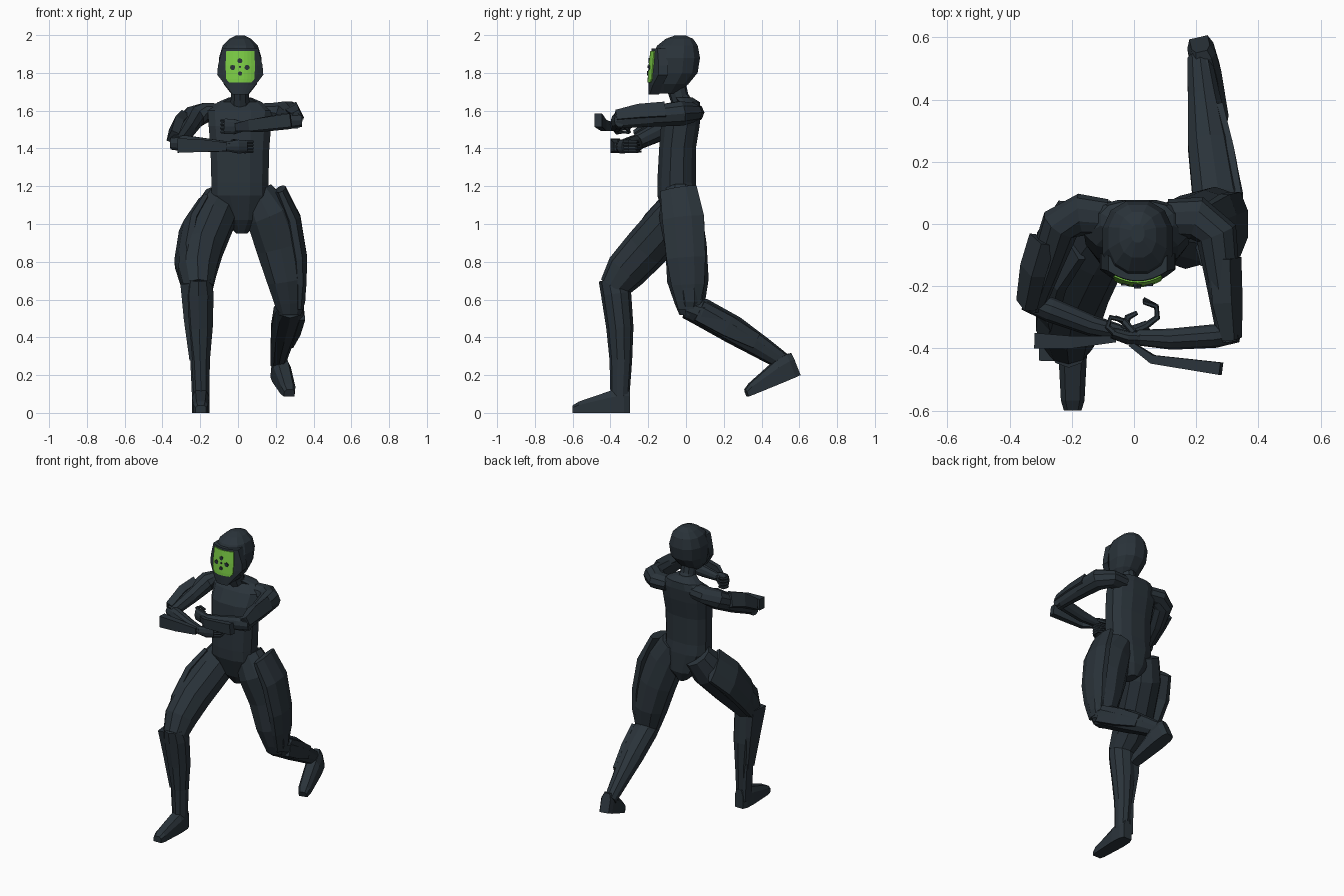
import bpy, bmesh, math
from mathutils import Vector, Matrix


def material(name, rgb):
    m = bpy.data.materials.new(name)
    m.diffuse_color = (*rgb, 1)
    return m


DARK = material("dark slate", (0.023, 0.033, 0.042))
GREEN = material("bright green", (0.20, 0.61, 0.06))


def finish(name, bm, mat=DARK):
    bmesh.ops.recalc_face_normals(bm, faces=bm.faces[:])
    me = bpy.data.meshes.new(name)
    bm.to_mesh(me)
    bm.free()
    me.materials.append(mat)
    ob = bpy.data.objects.new(name, me)
    bpy.context.collection.objects.link(ob)
    return ob


def skin(name, rings, mat=DARK):
    """Bridge a list of point rings and cap the ends."""
    bm = bmesh.new()
    vs = [[bm.verts.new(p) for p in r] for r in rings]
    n = len(vs[0])
    for a, b in zip(vs, vs[1:]):
        for i in range(n):
            j = (i + 1) % n
            bm.faces.new((a[i], a[j], b[j], b[i]))
    bm.faces.new(vs[0])
    bm.faces.new(vs[-1])
    return finish(name, bm, mat)


def limb(name, pts, ref, n=10):
    """Tube through (x, y, z, radius along ref, radius across)."""
    ref = Vector(ref)
    c = [Vector(p[:3]) for p in pts]
    k = math.sqrt(2) if n == 4 else 1
    rings = []
    for i, p in enumerate(pts):
        t = (c[min(i + 1, len(c) - 1)] - c[max(i - 1, 0)]).normalized()
        u = (ref - t * ref.dot(t)).normalized()
        v = t.cross(u)
        ang = [(j + 0.5) * math.tau / n for j in range(n)]
        rings.append([c[i] + k * (u * p[3] * math.cos(a) + v * p[4] * math.sin(a)) for a in ang])
    return skin(name, rings)


def plate(name, pts, ref):
    """Armour strip: (x, y, z, half thickness, half width)."""
    return limb(name, pts, ref, 4)


def stack(name, rows, n, power=1.0):
    """Horizontal rings (z, centre x, centre y, radius x, radius y)."""
    def s(w):
        return math.copysign(abs(w) ** power, w)
    return skin(name, [[(cx + rx * s(math.cos((i + .5) * math.tau / n)),
                         cy + ry * s(math.sin((i + .5) * math.tau / n)), z)
                        for i in range(n)] for z, cx, cy, rx, ry in rows])


def front_y(x, z):
    """Curved front surface of the face mask."""
    return -0.198 + 3.5 * (x - 0.012) ** 2 + max(0, z - 1.80) * 0.12


def mask(name, rows, off, thick, mat):
    """Curved shield from (z, half width) rows."""
    rings = []
    for z, hw in rows:
        xs = [0.012 + hw * (i / 4 - 1) for i in range(9)]
        f = [(x, front_y(x, z) - off, z) for x in xs]
        rings.append(f + [(x, y + thick, z) for x, y, z in reversed(f)])
    return skin(name, rings, mat)


# Trunk, neck and head
stack("torso", [(0.95, .02, -.01, .03, .05), (1.02, .02, -.02, .10, .09),
                (1.15, .01, -.045, .155, .11), (1.22, .01, -.05, .155, .105),
                (1.40, .01, -.045, .16, .10), (1.52, .01, -.03, .17, .105),
                (1.60, .01, -.005, .175, .085), (1.645, .01, .015, .12, .06),
                (1.67, .01, -.015, .06, .05)], 12, 0.8)
limb("neck", [(.01, .0, 1.60, .065, .06), (.01, -.035, 1.67, .05, .05),
              (.01, -.06, 1.76, .05, .055)], (1, 0, 0))
stack("head", [(1.69, .012, -.10, .05, .055), (1.74, .012, -.085, .09, .10),
               (1.80, .012, -.06, .110, .125), (1.88, .012, -.055, .116, .133),
               (1.945, .012, -.045, .096, .11), (1.98, .012, -.035, .06, .075),
               (1.998, .012, -.03, .022, .03)], 12, 0.85)

# Face shield, jaw guard and dark markings
mask("face_guard", [(1.685, .04), (1.735, .08), (1.79, .122), (1.84, .118), (1.93, .094)], 0, .05, DARK)
mask("green_face", [(1.750, .06), (1.768, .075), (1.84, .078), (1.917, .074)], .005, .009, GREEN)
for i, (x, z, r) in enumerate([(.010, 1.864, .014), (-.028, 1.829, .014), (.048, 1.829, .014),
                               (.011, 1.797, .012), (.011, 1.832, .006)]):
    bm = bmesh.new()
    bmesh.ops.create_cone(bm, cap_ends=True, segments=7, radius1=r, radius2=r, depth=.007,
                          matrix=Matrix.Translation((x, front_y(x, z) - .005, z))
                          @ Matrix.Rotation(math.pi / 2, 4, 'X'))
    finish(f"face_marking_{i}", bm)

# Arms
UP = (0, 0, 1)
limb("left_upper_arm", [(.11, .02, 1.59, .05, .06), (.20, .02, 1.59, .055, .07),
                        (.265, -.03, 1.585, .068, .068), (.285, -.18, 1.57, .058, .055),
                        (.305, -.375, 1.545, .042, .036)], UP)
limb("left_forearm", [(.335, -.35, 1.55, .038, .03), (.26, -.36, 1.545, .046, .038),
                      (.12, -.37, 1.525, .04, .034), (.01, -.365, 1.515, .027, .025)], UP)
limb("right_upper_arm", [(-.09, .02, 1.59, .05, .06), (-.17, .03, 1.59, .055, .068),
                         (-.235, .0, 1.565, .062, .065), (-.28, -.12, 1.50, .055, .055),
                         (-.325, -.265, 1.43, .042, .038)], UP)
limb("right_forearm", [(-.35, -.245, 1.43, .038, .032), (-.27, -.275, 1.425, .045, .04),
                       (-.14, -.325, 1.415, .036, .034), (-.04, -.35, 1.41, .026, .025)], UP)

# Arm plates
plate("left_upper_arm_plate", [(.295, -.11, 1.595, .035, .042), (.30, -.25, 1.585, .035, .04),
                               (.315, -.37, 1.57, .022, .028)], (1, 0, .5))
plate("left_forearm_plate", [(-.01, -.385, 1.512, .008, .02), (.06, -.435, 1.522, .014, .03),
                             (.28, -.465, 1.55, .02, .036)], (0, -1, 0))
plate("right_upper_arm_plate", [(-.295, -.05, 1.555, .025, .045), (-.325, -.15, 1.525, .025, .045),
                                (-.345, -.26, 1.46, .022, .035)], (-1, 0, .5))
plate("right_forearm_plate", [(-.32, -.375, 1.415, .025, .038), (-.2, -.38, 1.415, .02, .034),
                              (-.06, -.37, 1.408, .01, .022)], (0, -1, 0))

# Hands with curled fingers
limb("left_palm", [(.03, -.367, 1.515, .026, .024), (-.02, -.365, 1.515, .042, .022),
                   (-.07, -.35, 1.518, .042, .018)], UP)
limb("right_palm", [(-.06, -.35, 1.41, .026, .024), (0, -.345, 1.41, .038, .02),
                    (.045, -.325, 1.41, .036, .016)], UP)
for i in range(4):
    z = 1.487 + i * .02
    limb(f"left_finger_{i}", [(-.06, -.352, z, .011, .011), (-.085, -.33, z, .01, .01),
                              (-.075, -.30, z, .009, .009), (-.035, -.31, z - .005, .007, .007)], UP, 6)
    z = 1.384 + i * .017
    limb(f"right_finger_{i}", [(.035, -.33, z, .011, .011), (.075, -.30, z, .01, .01),
                               (.072, -.265, z, .009, .009), (.03, -.24 - i * .004, z, .006, .006)], UP, 6)
limb("left_thumb", [(0, -.35, 1.53, .012, .012), (-.03, -.315, 1.51, .011, .011),
                    (-.06, -.30, 1.49, .007, .007)], UP, 6)
limb("right_thumb", [(-.03, -.335, 1.435, .012, .012), (-.02, -.30, 1.44, .011, .011),
                     (.01, -.285, 1.435, .007, .007)], UP, 6)

# Legs
X = (1, 0, 0)
limb("right_thigh", [(-.08, .0, 1.14, .10, .09), (-.13, -.07, 1.03, .12, .12),
                     (-.195, -.21, .87, .12, .12), (-.215, -.32, .75, .105, .11),
                     (-.21, -.385, .66, .08, .08)], X)
limb("right_shin", [(-.21, -.385, .71, .07, .078), (-.21, -.37, .63, .085, .08),
                    (-.205, -.35, .45, .075, .072), (-.20, -.345, .28, .054, .06),
                    (-.195, -.35, .08, .045, .05)], X)
limb("left_thigh", [(.10, -.03, 1.17, .09, .09), (.165, -.03, 1.05, .13, .115),
                    (.225, 0, .88, .135, .11), (.26, .01, .70, .11, .11),
                    (.275, .02, .58, .085, .08), (.275, .015, .515, .06, .05)], X)
limb("left_shin", [(.275, .0, .56, .07, .06), (.27, .08, .535, .085, .075),
                   (.245, .25, .44, .075, .075), (.225, .40, .345, .055, .06),
                   (.21, .53, .26, .04, .045)], X)

# Leg plates: rounded outer thigh shells, shin strips and ankle guards
limb("right_thigh_plate", [(-.20, -.02, 1.09, .03, .13), (-.265, -.12, .98, .04, .13),
                           (-.29, -.24, .83, .04, .115), (-.265, -.345, .71, .03, .09)], (-1, -.2, .2), 8)
limb("left_thigh_plate", [(.225, -.04, 1.185, .03, .105), (.29, -.015, 1.03, .045, .12),
                          (.325, .0, .82, .045, .112), (.33, .01, .68, .035, .095),
                          (.325, .015, .55, .022, .06)], X, 8)
plate("right_shin_plate", [(-.28, -.37, .69, .025, .07), (-.265, -.35, .5, .022, .055),
                           (-.245, -.345, .28, .012, .035)], (-1, 0, 0))
plate("right_ankle_plate", [(-.242, -.34, .31, .012, .035), (-.232, -.335, .05, .01, .035)], (-1, 0, 0))
plate("left_shin_plate", [(.335, .07, .54, .016, .055), (.31, .22, .46, .016, .055),
                          (.275, .37, .38, .014, .04)], (1, .2, 0))
plate("left_ankle_plate", [(.25, .38, .37, .012, .035), (.23, .52, .28, .01, .03)], (1, .2, 0))


# Feet: cross-sections from heel to toe (distance, half width, height)
def foot(name, matrix):
    rings = []
    for d, w, h in [(0, .03, .125), (.03, .043, .13), (.10, .047, .118), (.27, .038, .06), (.303, .028, .04)]:
        rings.append([matrix @ Vector(p) for p in ((-w, -d, 0), (w, -d, 0), (w, -d, h * .7), (w * .6, -d, h),
                                                   (-w * .6, -d, h), (-w, -d, h * .7))])
    return skin(name, rings)


foot("right_foot", Matrix.Translation((-.197, -.297, 0)))
foot("left_foot", Matrix.Translation((.207, .60, .20)) @ Matrix.Rotation(math.radians(13), 4, 'Z')
     @ Matrix.Rotation(math.radians(22), 4, 'X'))
